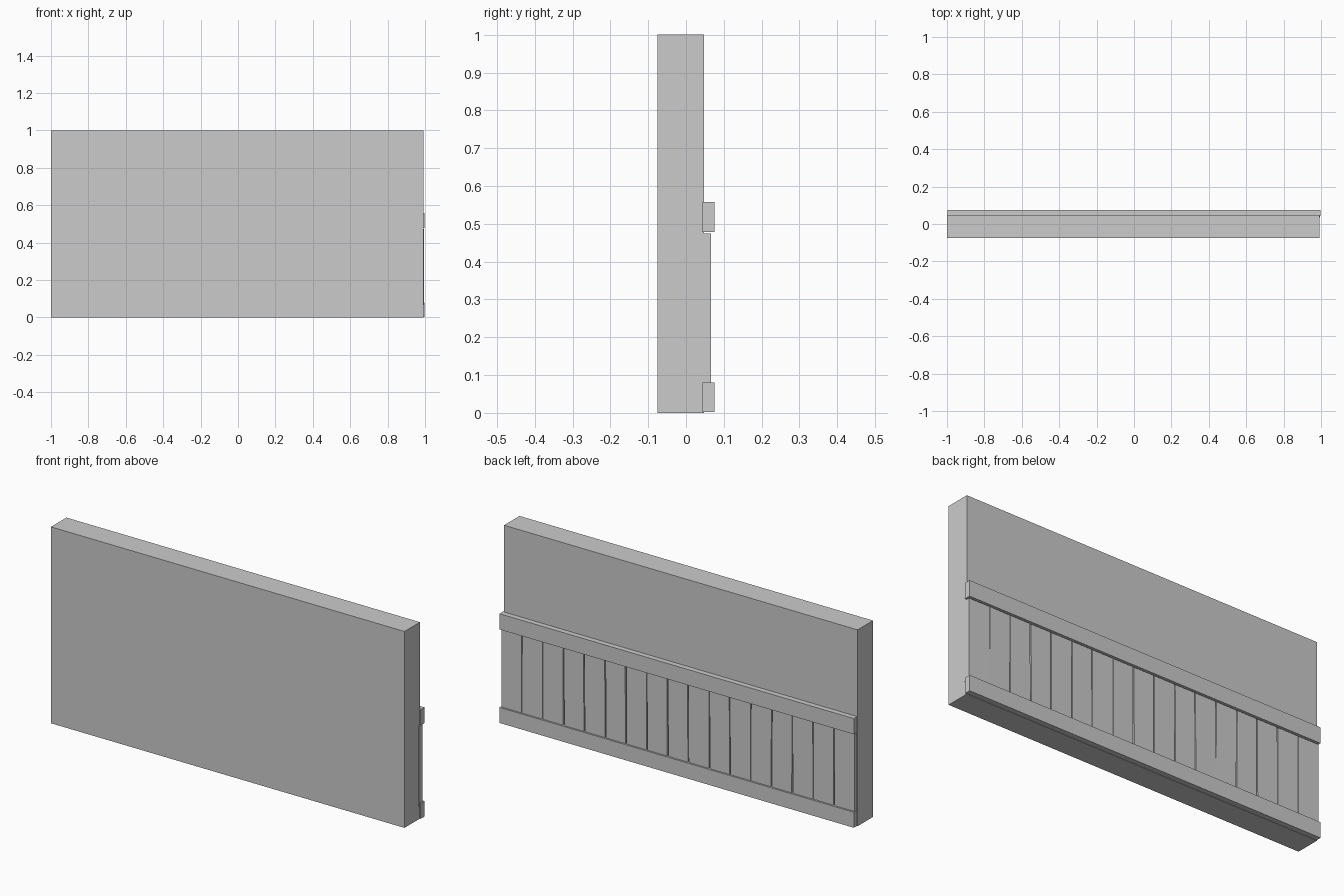
import bpy, bmesh, random
from mathutils import Matrix

if "Cube" in bpy.data.objects:
    bpy.data.objects.remove(bpy.data.objects["Cube"])

random.seed(4)


def box(name, lo, hi, tilt=0.0, yaw=0.0):
    size = [b - a for a, b in zip(lo, hi)]
    mid = [(a + b) / 2 for a, b in zip(lo, hi)]
    bm = bmesh.new()
    bmesh.ops.create_cube(bm, size=1)
    bmesh.ops.scale(bm, vec=size, verts=bm.verts)
    mesh = bpy.data.meshes.new(name)
    bm.to_mesh(mesh)
    bm.free()
    ob = bpy.data.objects.new(name, mesh)
    ob.matrix_world = (Matrix.Translation(mid) @ Matrix.Rotation(tilt, 4, 'Y')
                       @ Matrix.Rotation(yaw, 4, 'Z'))
    bpy.context.collection.objects.link(ob)
    return ob


# Plain wall slab
box("wall", (-1.0, -0.076, 0.0), (0.991, 0.048, 1.0))

# Baseboard and chair rail on the back face, slightly overhanging one end
box("baseboard", (-0.998, 0.044, 0.002), (0.998, 0.075, 0.081))
box("chair_rail", (-0.998, 0.044, 0.478), (0.998, 0.075, 0.558))

# Seventeen slightly uneven wainscot planks
COUNT = 17
PITCH = 1.992 / COUNT
for i in range(COUNT):
    x = -0.997 + i * PITCH
    gap = random.uniform(0.001, 0.004)
    inner = 0 < i < COUNT - 1
    tilt = random.uniform(-0.006, 0.006) if inner else 0.0
    box(f"plank_{i + 1}", (x + gap, 0.036, 0.066), (x + PITCH - gap, 0.066, 0.474),
        tilt, random.uniform(-0.006, 0.006))
